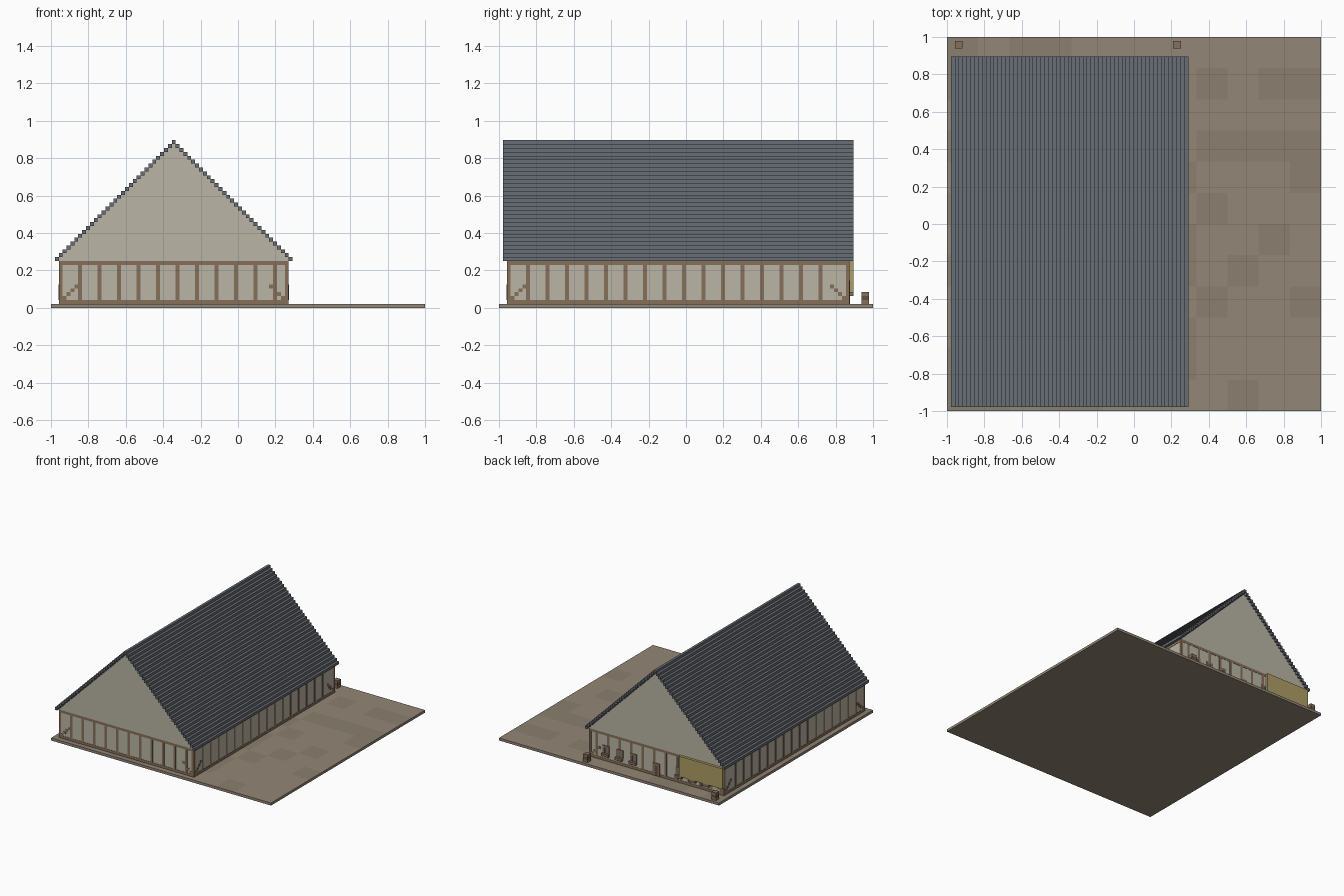
import bpy, bmesh, random
from mathutils import Vector

if "Cube" in bpy.data.objects:
    bpy.data.objects.remove(bpy.data.objects["Cube"])

V = 1 / 48           # one block of the 96 x 96 block layout
random.seed(4)


def mat(name, r, g, b):
    m = bpy.data.materials.new(name)
    m.diffuse_color = (r, g, b, 1)
    m.use_nodes = True
    m.node_tree.nodes["Principled BSDF"].inputs["Base Color"].default_value = m.diffuse_color
    return m


EARTH = mat("earth", 0.29, 0.24, 0.18)
EARTH_DARK = mat("earth_dark", 0.26, 0.215, 0.16)
PLASTER = mat("plaster", 0.49, 0.46, 0.38)
TIMBER = mat("timber", 0.24, 0.16, 0.10)
SLATE = mat("slate", 0.14, 0.155, 0.18)
GLASS = mat("glass", 0.12, 0.17, 0.24)
DARK_WOOD = mat("dark_wood", 0.12, 0.08, 0.05)
YELLOW = mat("sign_yellow", 0.42, 0.34, 0.13)


def finish(bm, name, *mats):
    """Scale block coordinates to the model frame and make the object."""
    bmesh.ops.recalc_face_normals(bm, faces=bm.faces)
    for v in bm.verts:
        v.co = v.co * V - Vector((1, 1, 0))
    me = bpy.data.meshes.new(name)
    bm.to_mesh(me)
    bm.free()
    for m in mats:
        me.materials.append(m)
    ob = bpy.data.objects.new(name, me)
    bpy.context.collection.objects.link(ob)
    return ob


def boxes(name, m, items):
    """One object from boxes (x0, x1, y0, y1, z0, z1) in block units."""
    bm = bmesh.new()
    for x0, x1, y0, y1, z0, z1 in items:
        vs = bmesh.ops.create_cube(bm, size=1)["verts"]
        for v in vs:
            v.co = Vector((x0 + (v.co.x + .5) * (x1 - x0),
                           y0 + (v.co.y + .5) * (y1 - y0),
                           z0 + (v.co.z + .5) * (z1 - z0)))
    return finish(bm, name, m)


# Ground slab with darker patches on top
bm = bmesh.new()
bmesh.ops.create_grid(bm, x_segments=12, y_segments=12, size=48)
top = bm.faces[:]
low = bmesh.ops.extrude_face_region(bm, geom=top, use_keep_orig=True)
for v in bm.verts:
    v.co += Vector((48, 48, 1))
for v in [g for g in low["geom"] if isinstance(g, bmesh.types.BMVert)]:
    v.co.z = 0
for f in top:
    f.material_index = int(random.random() < 0.25)
finish(bm, "ground_slab", EARTH, EARTH_DARK)

# Plaster walls, set just behind the timber faces
X0, X1, Y0, Y1, e = 2, 61, 2, 90, 0.1
boxes("plaster_walls", PLASTER, [
    (X0 + e, X1 - e, Y0 + e, Y0 + .9, 1, 12),
    (X0 + e, X1 - e, Y1 - .9, Y1 - e, 1, 12),
    (X0 + e, X0 + .9, Y0 + .9, Y1 - .9, 1, 12),
    (X1 - .9, X1 - e, Y0 + .9, Y1 - .9, 1, 12)])


# Stepped gable profile, extruded one block deep
def gable(name, y):
    left = []
    for k in range(30):
        left += [(2 + k, 12 + k), (2 + k, 13 + k)]
    outline = left + [(63 - x, z) for x, z in reversed(left)]
    bm = bmesh.new()
    f = bm.faces.new([bm.verts.new((x, y, z)) for x, z in outline])
    r = bmesh.ops.extrude_face_region(bm, geom=[f], use_keep_orig=True)
    for v in [g for g in r["geom"] if isinstance(g, bmesh.types.BMVert)]:
        v.co.y += 1
    bmesh.ops.triangulate(bm, faces=[f for f in bm.faces if len(f.verts) > 4])
    finish(bm, name, PLASTER)


gable("front_gable", Y0)
gable("back_gable", Y1 - 1)


# Timber framing of one wall: sill, top rail, studs and corner braces
def framing(name, a, b, place):
    parts = [(a + 1, b - 1, 1, 2), (a + 1, b - 1, 11, 12)]
    braces = [(a + 1 + i, 2 + i) for i in range(4)]
    braces += [(b - 2 - i, 2 + i) for i in range(4)]
    parts += [(s, s + 1, 2, 11) for s in range(a + 5, b - 3, 5)]
    # brace blocks stand a hair proud so they never share a stud's face
    boxes(name, TIMBER, [place(p, 0) for p in parts]
          + [place((s, s + 1, z, z + 1), 0.03) for s, z in braces])


framing("front_framing", X0, X1, lambda p, d: (p[0], p[1], Y0 - d, Y0 + 1, p[2], p[3]))
framing("back_framing", X0, X1, lambda p, d: (p[0], p[1], Y1 - 1, Y1 + d, p[2], p[3]))
framing("left_framing", Y0, Y1, lambda p, d: (X0 - d, X0 + 1, p[0], p[1], p[2], p[3]))
framing("right_framing", Y0, Y1, lambda p, d: (X1 - 1, X1 + d, p[0], p[1], p[2], p[3]))
boxes("corner_posts", TIMBER, [(x, x + 1, y, y + 1, 1, 12)
                               for x in (X0, X1 - 1) for y in (Y0, Y1 - 1)])

# Stepped roof: one long course per block column
boxes("roof_courses", SLATE, [(i, i + 1, 1, 91, z, z + 1)
                              for i in range(1, 62)
                              for z in [12 + min(i - 1, 61 - i)]])

# Back windows, three each side of the door
frames, panes, sills = [], [], []
for c in (9, 15, 21, 41, 47, 53):
    frames += [(c - 1, c, 89.5, 90.15, 4, 7), (c + 1, c + 2, 89.5, 90.15, 4, 7),
               (c, c + 1, 89.5, 90.15, 6, 7)]
    panes.append((c, c + 1, 89.5, 90.05, 4, 6))
    sills.append((c - 1, c + 2, 90, 91, 3, 4))
boxes("window_frames", TIMBER, frames)
boxes("window_panes", GLASS, panes)
boxes("window_sills", TIMBER, sills)

# Back door
boxes("door_frame", TIMBER, [(30, 31, 89.5, 90.15, 1, 6), (32, 33, 89.5, 90.15, 1, 6),
                             (31, 32, 89.5, 90.15, 5, 6)])
boxes("door_leaf", DARK_WOOD, [(31, 32, 89.5, 90.05, 1, 5)])

# Blank sign board on the back wall
boxes("sign_board", YELLOW, [(2, 21, 90, 91, 4, 12)])

# Two kegs in the back yard, with dark middle bands
boxes("kegs", TIMBER, [(x, x + 2, 93, 95, z, z + 1) for x in (2, 58) for z in (1, 3)])
boxes("keg_bands", DARK_WOOD, [(x, x + 2, 93, 95, 2, 3) for x in (2, 58)])
